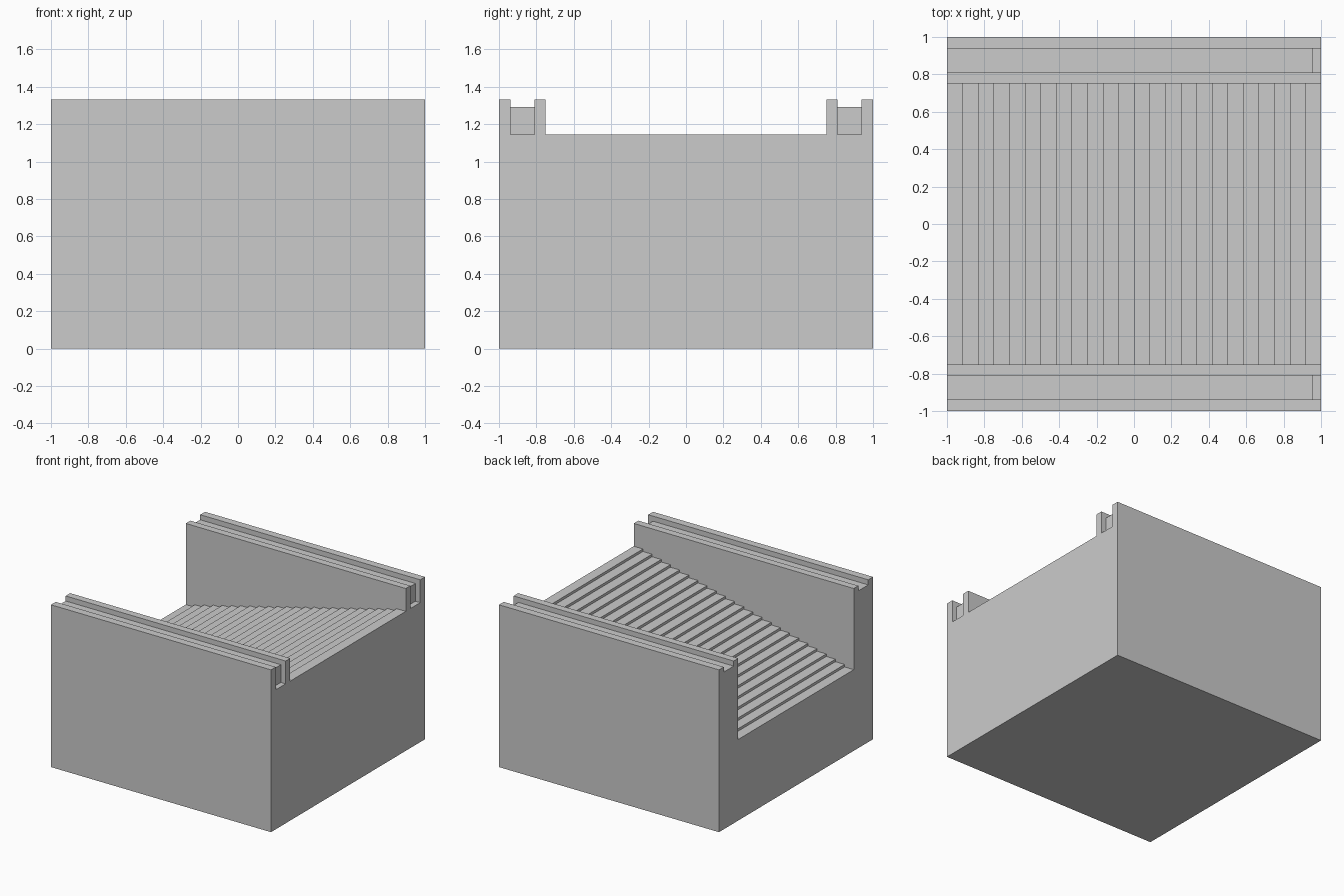
import bpy, bmesh

if "Cube" in bpy.data.objects:
    bpy.data.objects.remove(bpy.data.objects["Cube"])

H = 1.3333           # overall height
STEPS = 24
RUN = 2 / STEPS
LOW = 0.6667         # lowest tread
RISE = 0.5 / STEPS
OVER = 0.1           # cutter overshoot


def extrude_profile(name, pts, y0, y1):
    """Extrude an x-z outline from y0 to y1."""
    bm = bmesh.new()
    face = bm.faces.new([bm.verts.new((x, y0, z)) for x, z in pts])
    ext = bmesh.ops.extrude_face_region(bm, geom=[face])
    moved = [g for g in ext["geom"] if isinstance(g, bmesh.types.BMVert)]
    bmesh.ops.translate(bm, verts=moved, vec=(0, y1 - y0, 0))
    bmesh.ops.recalc_face_normals(bm, faces=bm.faces)
    mesh = bpy.data.meshes.new(name)
    bm.to_mesh(mesh)
    bm.free()
    obj = bpy.data.objects.new(name, mesh)
    bpy.context.collection.objects.link(obj)
    return obj


def cut(target, cutter):
    """Subtract the cutter and remove it afterwards."""
    cutter.hide_render = True
    mod = target.modifiers.new("cut", "BOOLEAN")
    mod.operation = "DIFFERENCE"
    mod.solver = "EXACT"
    mod.object = cutter
    bpy.context.view_layer.objects.active = target
    bpy.ops.object.modifier_apply(modifier=mod.name)
    bpy.data.objects.remove(cutter)


# Solid body
body = extrude_profile("stair_block", [(-1, 0), (1, 0), (1, H), (-1, H)], -1, 1)

# Stairwell: stepped void climbing towards +x between the side walls
top = H + OVER
stairs = [(-1 - OVER, top), (-1 - OVER, LOW)]
for i in range(1, STEPS):
    x, z = -1 + i * RUN, LOW + i * RISE
    stairs += [(x, z - RISE), (x, z)]
stairs += [(1 + OVER, LOW + (STEPS - 1) * RISE), (1 + OVER, top)]
cut(body, extrude_profile("stairwell_cutter", stairs, -0.75, 0.75))

# Shallow channel along each wall top, with a deep notch at the high end
channel = [(-1 - OVER, top), (-1 - OVER, 1.2917), (0.9565, 1.2917),
           (0.9565, 1.1458), (1 + OVER, 1.1458), (1 + OVER, top)]
for y0, y1 in ((-0.9375, -0.8095), (0.8095, 0.9375)):
    cut(body, extrude_profile("channel_cutter", channel, y0, y1))
